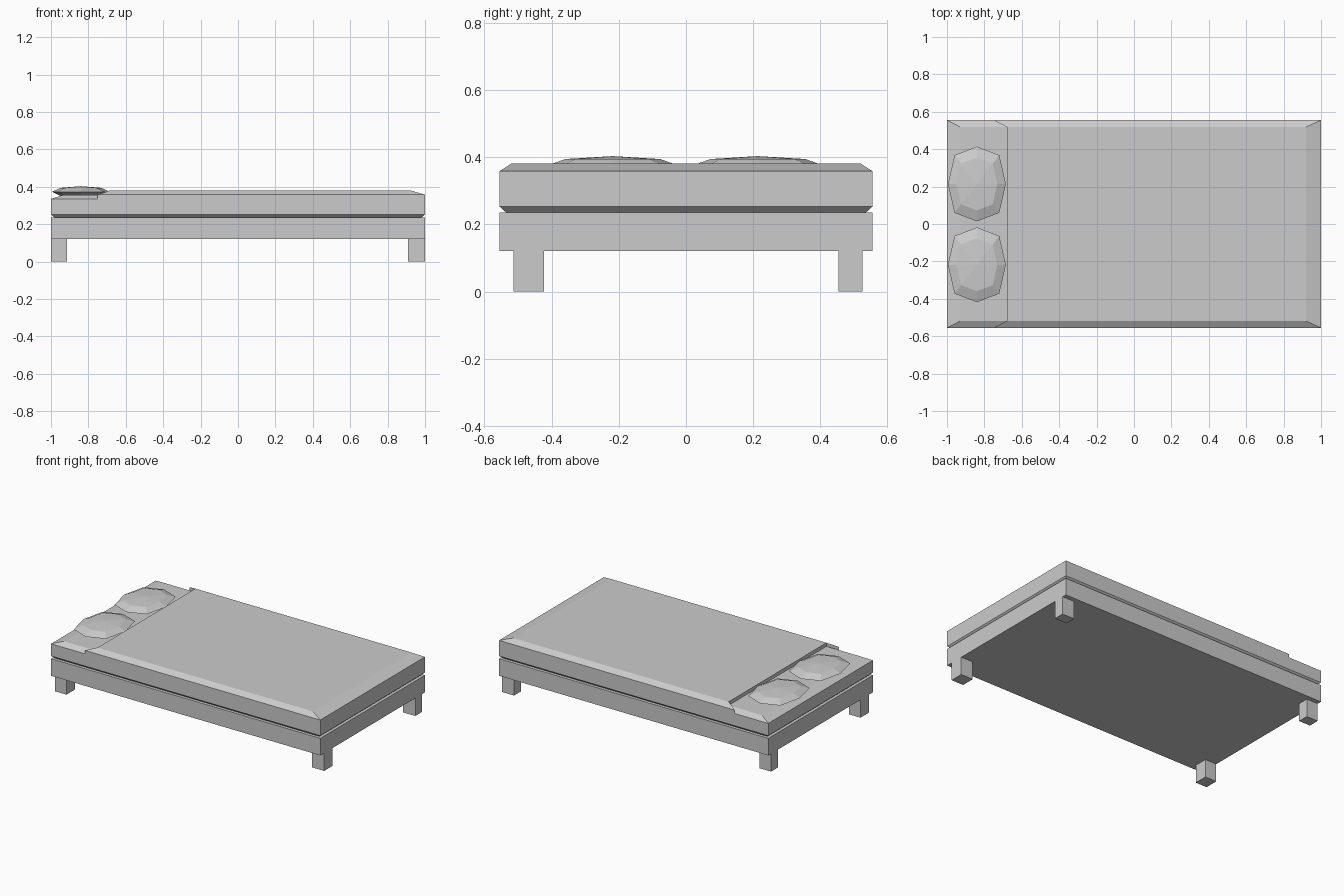
import bpy
import bmesh
from mathutils import Vector

cube = bpy.data.objects.get("Cube")
if cube:
    bpy.data.objects.remove(cube, do_unlink=True)

grey = bpy.data.materials.new("plain grey")
grey.use_nodes = True
COLOUR = (0.6, 0.6, 0.6, 1)
grey.diffuse_color = COLOUR
grey.node_tree.nodes["Principled BSDF"].inputs["Base Color"].default_value = COLOUR


def finish(name, bm):
    bmesh.ops.recalc_face_normals(bm, faces=bm.faces[:])
    mesh = bpy.data.meshes.new(name)
    bm.to_mesh(mesh)
    bm.free()
    mesh.materials.append(grey)
    obj = bpy.data.objects.new(name, mesh)
    bpy.context.collection.objects.link(obj)
    return obj


def loft(name, rings):
    """Join equal-length rings of points and cap both ends."""
    bm = bmesh.new()
    loops = [[bm.verts.new(p) for p in ring] for ring in rings]
    n = len(loops[0])
    for low, high in zip(loops, loops[1:]):
        for i in range(n):
            j = (i + 1) % n
            bm.faces.new((low[i], low[j], high[j], high[i]))
    bm.faces.new(loops[0][::-1])
    bm.faces.new(loops[-1])
    return finish(name, bm)


def rect(x0, x1, y0, y1, z):
    return [(x0, y0, z), (x1, y0, z), (x1, y1, z), (x0, y1, z)]


def box(name, x0, x1, y0, y1, z0, z1):
    return loft(name, [rect(x0, x1, y0, y1, z) for z in (z0, z1)])


W = 0.555  # half width of the bed

# Frame and legs
box("bed_frame", -1, 1, -W, W, 0.12, 0.235)
for end, x0, x1 in (("head", -1, -0.915), ("foot", 0.91, 1)):
    box(end + "_leg_right", x0, x1, -0.513, -0.423, 0, 0.12)
    box(end + "_leg_left", x0, x1, 0.453, 0.525, 0, 0.12)

# Mattress with tapered underside and bevelled top
layers = [(0.235, 0.02, 0.02), (0.253, 0, 0), (0.335, 0, 0), (0.357, 0.07, 0.036)]
loft("mattress", [rect(-1 + dx, 1 - dx, -W + dy, W - dy, z) for z, dx, dy in layers])


# Blanket whose head edge steps inward along the bevel
def blanket_ring(foot_x, side_y, side_x, z, fold_z):
    half = [(foot_x, side_y, z), (side_x, side_y, z), (-0.68, 0.519, fold_z)]
    return half + [(x, -y, h) for x, y, h in reversed(half)]


loft("blanket", [blanket_ring(1, W, -0.75, 0.335, 0.335),
                 blanket_ring(1, W, -0.75, 0.358, 0.37),
                 blanket_ring(0.92, 0.519, -0.682, 0.381, 0.381)])

# Faceted pillows, slightly fuller at the diagonals
for side, y in (("left", 0.214), ("right", -0.218)):
    bm = bmesh.new()
    bmesh.ops.create_uvsphere(bm, u_segments=8, v_segments=4, radius=1)
    for v in bm.verts:
        full = 1.09 if abs(v.co.x * v.co.y) > 0.1 else 1
        v.co = Vector((-0.84 + 0.155 * full * v.co.x,
                       y + 0.2 * full * v.co.y,
                       0.373 + 0.03 * v.co.z))
    finish("pillow_" + side, bm)
